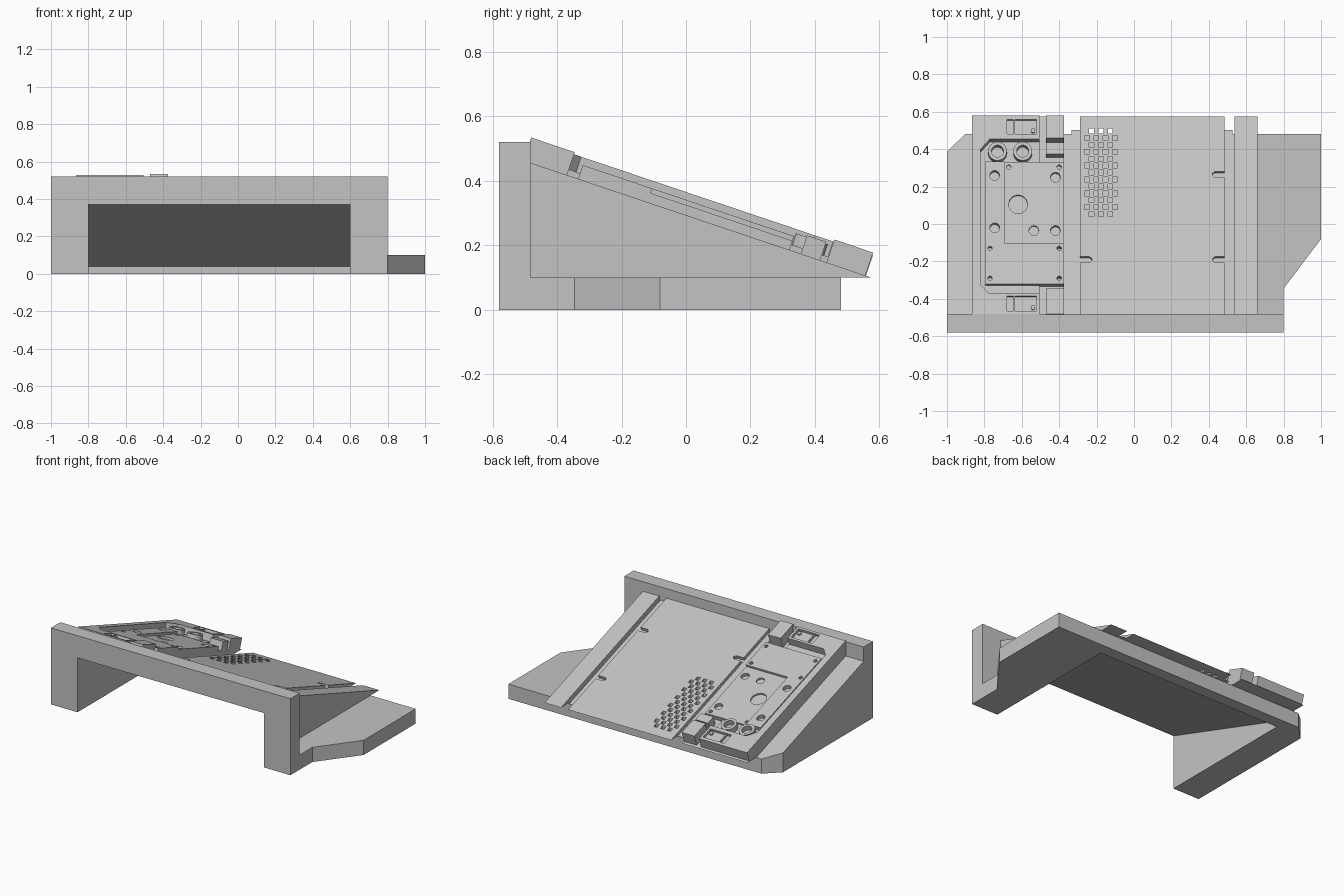
import bpy, bmesh, math

cube = bpy.data.objects.get("Cube")
if cube:
    bpy.data.objects.remove(cube, do_unlink=True)

grey = bpy.data.materials.new("plain grey")
grey.use_nodes = True
grey.diffuse_color = (0.55, 0.55, 0.55, 1)
grey.node_tree.nodes["Principled BSDF"].inputs["Base Color"].default_value = grey.diffuse_color

SLOPE = 0.3365
TILT = math.atan(SLOPE)
S, C = math.sin(TILT), math.cos(TILT)
FRONT, BACK = -0.48, 0.58
parts, cutters = [], []


def deck(y):
    """Height of the sloping deck at y."""
    return 0.455 - SLOPE * (y + 0.48)


def solid(name, rings):
    """Closed prism for each (bottom loop, top loop) pair."""
    bm = bmesh.new()
    for low, high in rings:
        a = [bm.verts.new(p) for p in low]
        b = [bm.verts.new(p) for p in high]
        bm.faces.new(a)
        bm.faces.new(b)
        for i in range(len(a)):
            j = (i + 1) % len(a)
            bm.faces.new((a[i], a[j], b[j], b[i]))
    bmesh.ops.recalc_face_normals(bm, faces=bm.faces)
    mesh = bpy.data.meshes.new(name)
    bm.to_mesh(mesh)
    bm.free()
    mesh.materials.append(grey)
    ob = bpy.data.objects.new(name, mesh)
    bpy.context.collection.objects.link(ob)
    parts.append(ob)
    return ob


def side_prism(name, yz, x0, x1):
    return solid(name, [([(x0, y, z) for y, z in yz], [(x1, y, z) for y, z in yz])])


def upright(name, outlines, z0, z1):
    return solid(name, [([(x, y, z0) for x, y in o], [(x, y, z1) for x, y in o]) for o in outlines])


def tilted(name, outlines, h0, h1, ref=None):
    """Prisms standing square on the deck; outlines are in plan at height ref."""
    ref = h1 if ref is None else ref

    def loop(o, h):
        return [(x, y + (h - ref) * S, deck(y - ref * S) + h * C) for x, y in o]
    return solid(name, [(loop(o, h0), loop(o, h1)) for o in outlines])


def rect(x0, x1, y0, y1):
    return [(x0, y0), (x1, y0), (x1, y1), (x0, y1)]


def disc(x, y, r, n=24):
    return [(x + r * math.cos(i * math.tau / n), y + r * math.sin(i * math.tau / n)) for i in range(n)]


def cut(ob, *tools):
    for tool in tools:
        tool.hide_render = True
        if tool not in cutters:
            cutters.append(tool)
        mod = ob.modifiers.new("cut", "BOOLEAN")
        mod.operation, mod.solver, mod.object = "DIFFERENCE", "EXACT", tool
    dg = bpy.context.evaluated_depsgraph_get()
    mesh = bpy.data.meshes.new_from_object(ob.evaluated_get(dg))
    ob.modifiers.clear()
    ob.data = mesh


# Front frame and hollow wedge body
wall = side_prism("front_frame", rect(-0.58, FRONT, 0, 0.52), -1, 0.8)
body = side_prism("wedge_body", [(FRONT, 0), (0.48, 0), (0.48, 0.1), (FRONT, 0.423)], -1, 0.66)
cavity = side_prism("cavity_cutter", [(-0.7, -0.1), (0.4, -0.1), (0.4, 0.04), (-0.7, 0.41)], -0.8, 0.6)
corner = upright("corner_cutter", [[(-1.1, 0.29), (-0.8, 0.58), (-1.1, 0.58)]], -0.1, 0.5)
cut(wall, cavity)
cut(body, cavity, corner)

# Low side wing
upright("side_wing", [[(0.66, FRONT), (0.8, FRONT), (0.8, -0.345), (1, -0.08), (1, 0.48), (0.66, 0.48)]], 0, 0.1)


# Deck layers that taper to an edge at the back
def layer(name, x0, x1, drop):
    tip = 0.575 - drop / SLOPE
    return side_prism(name, [(FRONT, 0.455 - drop), (tip, 0.1), (0.4, 0.1), (FRONT, 0.396)], x0, x1)


plate = layer("main_plate", -0.29, 0.484, 0)
layer("left_rail", 0.537, 0.66, 0)
layer("left_strip", 0.484, 0.527, 0.024)
layer("right_strip", -0.335, -0.29, 0.024)
layer("unit_base", -0.865, -0.375, 0)

# Vent grid and edge slots in the plate
vents = []
for row in range(13):
    count = 3 + row % 2
    for k in range(count):
        x = -0.177 + (k - (count - 1) / 2) * 0.05
        y = 0.497 - row * 0.037
        vents.append(rect(x - 0.013, x + 0.013, y - 0.013, y + 0.013))
vent_tool = upright("vent_cutter", vents, -0.1, 0.8)


def slot(x, y, d):
    w = 0.015
    return [(x - d * 0.02, y - w), (x + d * 0.052, y - w), (x + d * 0.065, y - w / 3),
            (x + d * 0.065, y + w / 3), (x + d * 0.052, y + w), (x - d * 0.02, y + w)]


slots = [slot(0.484, 0.265, -1), slot(0.484, -0.19, -1), slot(-0.29, -0.19, 1)]
cut(plate, vent_tool, tilted("slot_cutter", slots, -0.022, 0.05, 0))

# Raised housing with a chamfered pocket
TOP = 0.068
housing = tilted("housing", [rect(-0.865, -0.505, FRONT, BACK)], 0, TOP)
pocket = tilted("pocket_cutter", [[(-0.82, -0.325), (-0.775, -0.37), (-0.4, -0.37), (-0.4, 0.455),
                                  (-0.77, 0.455), (-0.82, 0.40)]], 0.018, 0.12, TOP)
bays = [rect(-0.68, -0.52, -0.465, -0.385), rect(-0.68, -0.52, 0.48, 0.56)]
cut(housing, pocket, tilted("bay_cutter", bays, TOP - 0.018, 0.12, TOP))
for i, y in enumerate((-0.425, 0.52)):
    tilted(f"bay_stem_{i}", [rect(-0.645, -0.637, y - 0.04, y + 0.04)], 0.04, TOP - 0.003)
    tilted(f"bay_pin_{i}", [disc(-0.54, y - 0.02, 0.012)], 0.04, TOP - 0.008)

# Mounting plate with recess, bores and screw holes
LID = 0.045
lid = tilted("mounting_plate", [rect(-0.795, -0.375, -0.32, 0.335)], 0, LID)
recess = tilted("recess_cutter", [rect(-0.69, -0.3, -0.105, 0.4)], 0.03, 0.1, LID)
bores = [disc(-0.62, 0.11, 0.05)]
bores += [disc(x, y, 0.026) for x, y in
          ((-0.745, 0.26), (-0.745, -0.02), (-0.42, 0.255), (-0.42, -0.03), (-0.535, -0.03))]
bores += [disc(x, y, 0.012, 12) for x, y in
          ((-0.67, 0.31), (-0.4, 0.31), (-0.77, -0.13), (-0.4, -0.13), (-0.77, -0.29), (-0.4, -0.29))]
cut(lid, recess, tilted("bore_cutter", bores, 0.008, 0.1, LID))

# Ring bosses
for i, x in enumerate((-0.73, -0.595)):
    boss = tilted(f"ring_boss_{i}", [disc(x, 0.39, 0.05)], 0.005, 0.055)
    cut(boss, tilted(f"boss_cutter_{i}", [disc(x, 0.39, 0.032)], 0.02, 0.1, 0.055))

# Clamp blocks along the inner edge
for name, y0, y1, h in (("front_clamp", FRONT, -0.345, 0.075), ("back_clamp", 0.46, BACK, 0.075),
                        ("middle_clamp", 0.375, 0.435, 0.06)):
    tilted(name, [rect(-0.47, -0.375, y0, y1)], 0, h)

# Remove the tools and keep sharp edges
for tool in cutters:
    parts.remove(tool)
    bpy.data.objects.remove(tool, do_unlink=True)
bpy.ops.object.select_all(action="DESELECT")
for ob in parts:
    ob.select_set(True)
bpy.context.view_layer.objects.active = parts[0]
bpy.ops.object.shade_smooth_by_angle(angle=math.radians(30))
